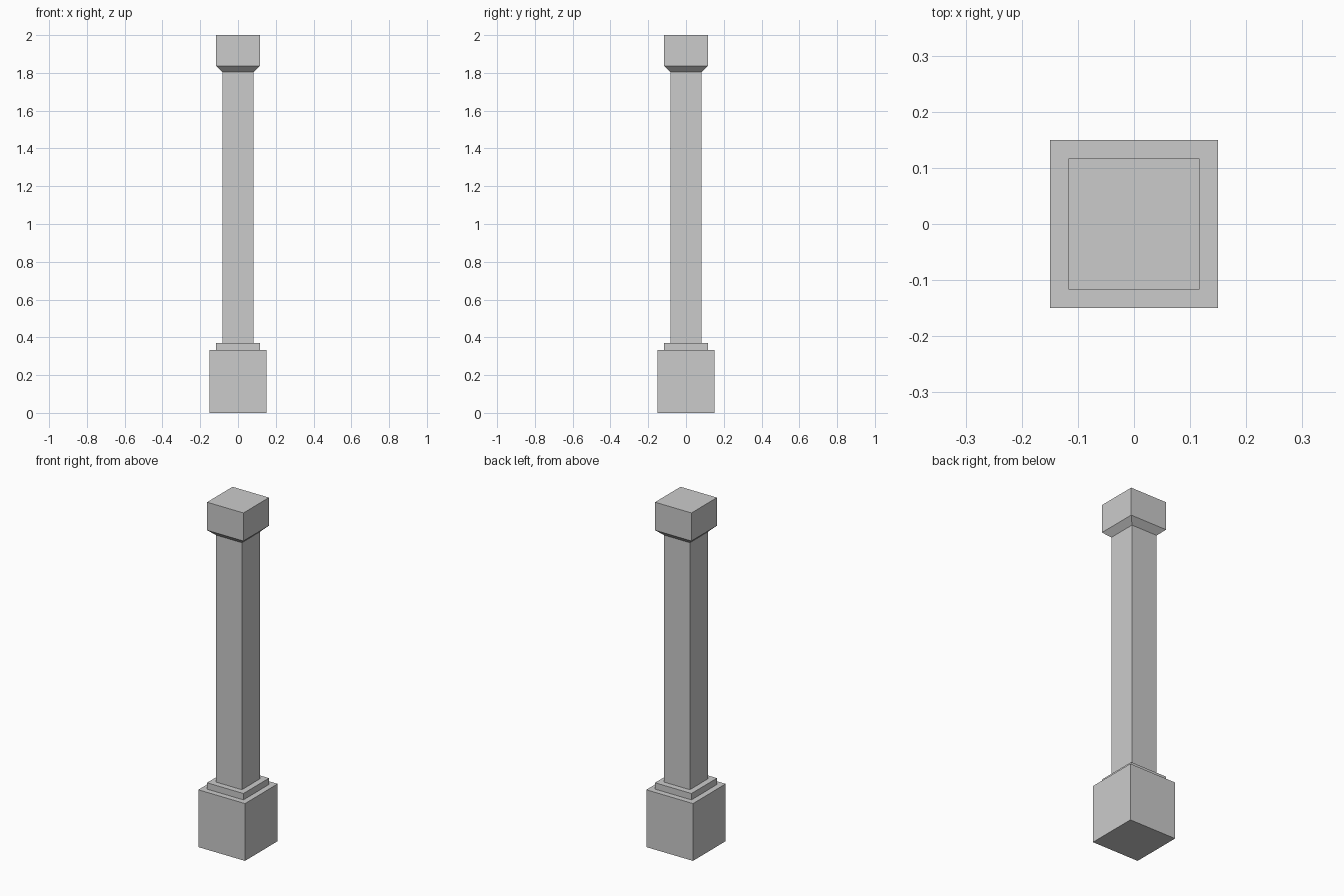
import bpy
import bmesh

cube = bpy.data.objects.get("Cube")
if cube:
    bpy.data.objects.remove(cube, do_unlink=True)

# Single stone colour
stone = bpy.data.materials.new("light_grey_stone")
stone.use_nodes = True
colour = (0.6, 0.6, 0.6, 1.0)
stone.diffuse_color = colour
stone.node_tree.nodes["Principled BSDF"].inputs["Base Color"].default_value = colour


def square_block(name, sections):
    """Stack square sections given as (half_width, height) into one closed block."""
    bm = bmesh.new()
    rings = []
    for h, z in sections:
        corners = ((-h, -h), (h, -h), (h, h), (-h, h))
        rings.append([bm.verts.new((x, y, z)) for x, y in corners])
    for low, high in zip(rings, rings[1:]):
        for i in range(4):
            j = (i + 1) % 4
            bm.faces.new((low[i], low[j], high[j], high[i]))
    bm.faces.new(rings[0][::-1])
    bm.faces.new(rings[-1])
    mesh = bpy.data.meshes.new(name)
    bm.to_mesh(mesh)
    bm.free()
    mesh.materials.append(stone)
    obj = bpy.data.objects.new(name, mesh)
    bpy.context.collection.objects.link(obj)
    return obj


BASE, STEP, SHAFT = 0.15, 0.117, 0.083
BASE_TOP, STEP_TOP, SHAFT_TOP, FLARE_TOP, TOP = 0.333, 0.37, 1.805, 1.837, 2.0

# Plinth, step, shaft and flared capital
square_block("plinth", [(BASE, 0), (BASE, BASE_TOP)])
square_block("plinth_step", [(STEP, BASE_TOP), (STEP, STEP_TOP)])
square_block("shaft", [(SHAFT, STEP_TOP), (SHAFT, SHAFT_TOP)])
square_block("capital", [(SHAFT, SHAFT_TOP), (STEP, FLARE_TOP), (STEP, TOP)])
